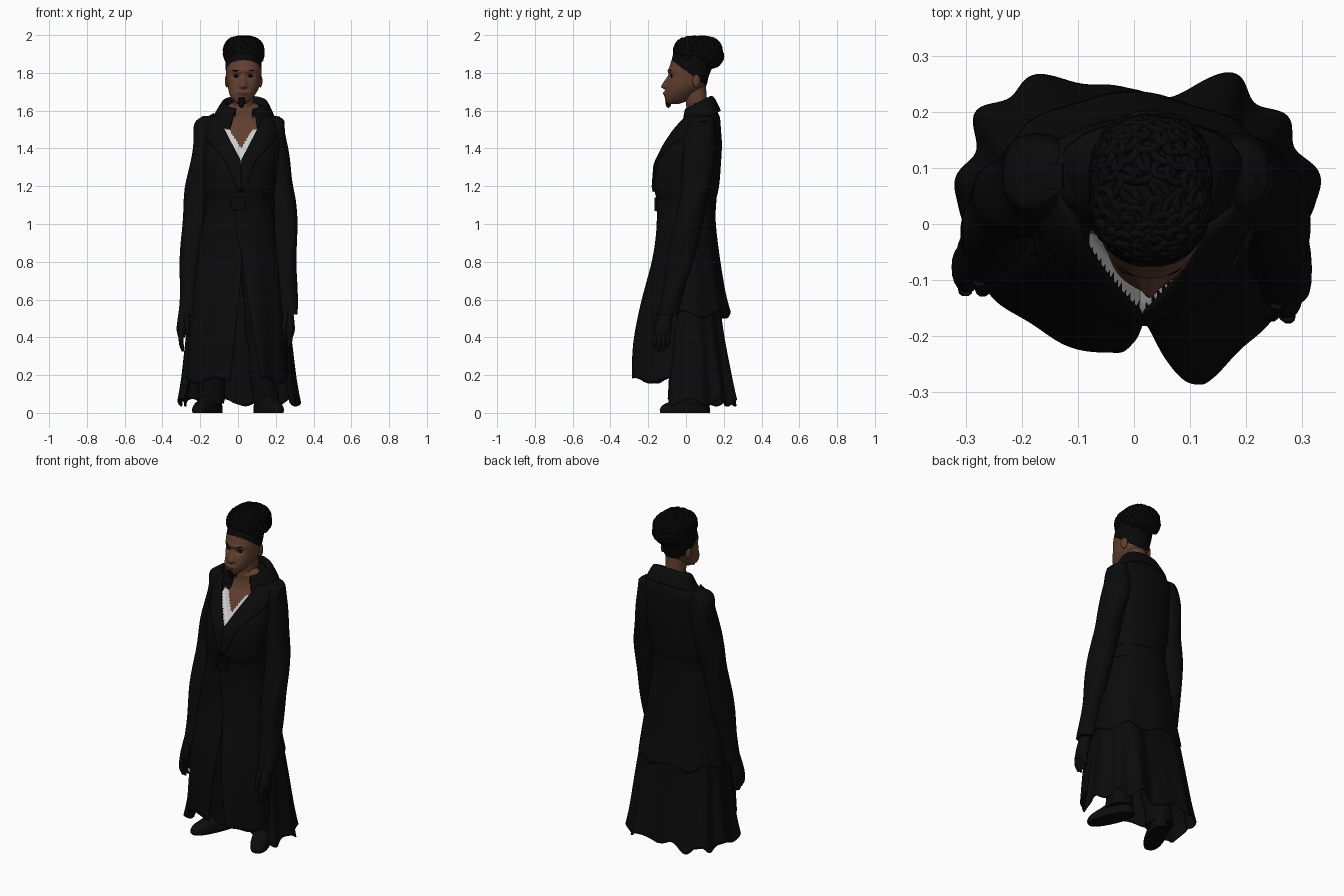
import bpy, bmesh, math, random
from mathutils import Vector

if "Cube" in bpy.data.objects:
    bpy.data.objects.remove(bpy.data.objects["Cube"])
random.seed(4)

def mat(name, r, g, b):
    m = bpy.data.materials.new(name)
    m.diffuse_color = (r, g, b, 1)
    m.use_nodes = True
    m.node_tree.nodes["Principled BSDF"].inputs["Base Color"].default_value = m.diffuse_color
    return m

COAT = mat("coat black", .0032, .0032, .0032)
HAIR = mat("hair black", .0025, .0025, .0025)
SKIN = mat("brown skin", .12, .05, .028)
LIPS = mat("dark lips", .075, .03, .02)
SHIRT = mat("shirt white", .6, .6, .6)
SHOE = mat("shoe black", .004, .0035, .0035)

def finish(name, bm, mats, thick=0):
    bmesh.ops.recalc_face_normals(bm, faces=bm.faces[:])
    me = bpy.data.meshes.new(name)
    bm.to_mesh(me)
    bm.free()
    ob = bpy.data.objects.new(name, me)
    bpy.context.collection.objects.link(ob)
    for m in mats:
        me.materials.append(m)
    for o in bpy.context.selected_objects:
        o.select_set(False)
    ob.select_set(True)
    bpy.context.view_layer.objects.active = ob
    bpy.ops.object.shade_smooth_by_angle(angle=math.radians(50))
    if thick:
        s = ob.modifiers.new("thickness", 'SOLIDIFY')
        s.thickness, s.offset = thick, -1
    return ob

def smooth_row(rows, t):
    """Catmull-Rom through rows of (z, cx, cy, rx, r_front, r_back)."""
    f = t * (len(rows) - 1)
    i = min(int(f), len(rows) - 2)
    u = f - i
    p = [rows[max(0, min(len(rows) - 1, i + k))] for k in (-1, 0, 1, 2)]
    return [.5 * (2 * b + (c - a) * u + (2 * a - 5 * b + 4 * c - d) * u * u
                  + (3 * b - a - 3 * c + d) * u ** 3) for a, b, c, d in zip(*p)]

def loft(name, rows, mats, steps=24, n=48, top=(0, 360), end=None, e=2.2,
         mod=None, paint=None, thick=0):
    """Stack of superellipse rings; top and end give the angle range at both ends (270 = front)."""
    end = end or top
    closed = top[1] - top[0] == 360
    bm = bmesh.new()
    rings = []
    for j in range(steps + 1):
        t = j / steps
        z, cx, cy, rx, rf, rb = smooth_row(rows, t)
        lo, hi = (top[k] + (end[k] - top[k]) * t for k in (0, 1))
        ring = []
        for i in range(n):
            a = math.radians(lo + (hi - lo) * i / (n if closed else n - 1))
            c, s = math.cos(a), math.sin(a)
            v = Vector((cx + rx * math.copysign(abs(c) ** (2 / e), c),
                        cy + (rf if s < 0 else rb) * math.copysign(abs(s) ** (2 / e), s), z))
            ring.append(bm.verts.new(mod(v, a, t) if mod else v))
        rings.append(ring)
    for r, q in zip(rings, rings[1:]):
        for i in range(n if closed else n - 1):
            k = (i + 1) % n
            bm.faces.new((r[i], r[k], q[k], q[i]))
    if closed:
        bm.faces.new(rings[0])
        bm.faces.new(rings[-1])
    if paint:
        for f in bm.faces:
            f.material_index = paint(f.calc_center_median())
    return finish(name, bm, mats, thick)

def ball(name, loc, size, m, rot=0):
    bpy.ops.mesh.primitive_uv_sphere_add(segments=20, ring_count=12, location=loc, rotation=(0, 0, rot))
    ob = bpy.context.object
    ob.name, ob.scale = name, size
    ob.data.materials.append(m)
    bpy.ops.object.shade_smooth()

def box(name, loc, size, m, rot=(0, 0, 0)):
    bpy.ops.mesh.primitive_cube_add(size=1, location=loc, rotation=rot)
    ob = bpy.context.object
    ob.name, ob.scale = name, size
    ob.data.materials.append(m)

# Torso of the coat, with the shirt and bare chest recessed in the V opening
TORSO = [(1.0, .01, 0, .19, .155, .155), (1.1, .01, 0, .175, .15, .155), (1.2, .01, .01, .19, .18, .165),
         (1.32, .015, .02, .2, .18, .165), (1.42, .02, .04, .205, .152, .15), (1.5, .02, .07, .205, .135, .115),
         (1.56, .025, .09, .18, .11, .09), (1.6, .03, .09, .125, .09, .075), (1.64, .03, .085, .07, .07, .07)]
def torso_paint(c):
    d = abs(c.x - .015)
    if c.y > .05 or d > .095:
        return 0
    if d < (c.z - 1.40) * .6 or (c.z > 1.5 and d < .09):
        return 2
    return 1 if d < (c.z - 1.32) * .58 and c.z < 1.505 else 0
def recess(v, a, t):
    if math.sin(a) < 0:
        depth = ((v.z - 1.31) * .62 - abs(v.x - .015)) / .02
        v.y += .035 * max(0, min(1, depth)) * max(0, min(1, (1.6 - v.z) / .08))
    return v
loft("coat_torso", TORSO, [COAT, SHIRT, SKIN], 150, 170, mod=recess, paint=torso_paint)

def chest_y(x, z):
    for a, b in zip(TORSO, TORSO[1:]):
        if z <= b[0]:
            u = (z - a[0]) / (b[0] - a[0])
            _, cx, cy, rx, rf, _ = [p + (q - p) * u for p, q in zip(a, b)]
            return cy - rf * max(0, 1 - abs((x - cx) / rx) ** 2.2) ** (1 / 2.2)

# Lapels: thin plates following the chest
for s, side in ((-1, "left"), (1, "right")):
    bm = bmesh.new()
    grid = []
    for j in range(15):
        t = j / 14
        z = 1.17 + .4 * t
        inner = max(.0, (z - 1.335) * .52)
        width = .015 + .16 * min(t, .75) - .2 * max(0, t - .75)
        xs = [.015 + s * (inner + width * i / 6) for i in range(7)]
        grid.append([bm.verts.new((x, chest_y(x, z) - .012, z)) for x in xs])
    for r, q in zip(grid, grid[1:]):
        for i in range(6):
            bm.faces.new((r[i], r[i + 1], q[i + 1], q[i]))
    finish(side + "_lapel", bm, [COAT], .01)

# Turned-over collar, open and lower at the front
def tilt(v, a, t):
    v.z += .5 * (v.y - .125)
    return v
loft("collar", [(1.57, .03, .08, .09, .08, .055), (1.65, .033, .08, .093, .08, .045), (1.675, .035, .08, .108, .09, .052),
                (1.65, .035, .083, .13, .102, .07), (1.57, .03, .085, .17, .12, .1)],
     [COAT], 20, 48, (-66, 246), mod=tilt, thick=.008)

# Belt and buckle
loft("belt", [(1.075, .01, 0, .185, .158, .16), (1.105, .01, 0, .184, .158, .16), (1.135, .01, 0, .187, .162, .161)], [COAT], 6)
for dx, dz, w, h in ((0, .03, .08, .01), (0, -.03, .08, .01), (-.037, 0, .01, .06), (.037, 0, .01, .06)):
    box("buckle_bar", (dx, -.16, 1.105 + dz), (w, .014, h), SHOE)

# Skirts of the coat
def pleats(amp, freq, hem=0, notch=0, flat=1):
    def f(v, a, t):
        k = 1 + amp * t * (math.sin(freq * a) + .6 * math.sin(freq * .43 * a + 1))
        k -= notch * t * math.exp(-((math.degrees(a) - 85) / 13) ** 2)
        return Vector((v.x * k, v.y * k * (1 - (1 - flat) * t), v.z + hem * t ** 4 * math.sin(freq * .8 * a + 2)))
    return f
FRONT = [(1.1, .01, 0, .18, .155, .155), (.97, 0, 0, .2, .155, .15), (.81, 0, 0, .225, .175, .15),
         (.58, 0, 0, .255, .23, .16), (.37, 0, 0, .27, .265, .17), (.17, 0, 0, .285, .275, .18)]
loft("left_front_panel", FRONT, [COAT], 30, 40, (175, 282), (190, 263), mod=pleats(.02, 9, .015, flat=.84), thick=.008)
loft("right_front_panel", FRONT, [COAT], 30, 40, (262, 365), (293, 345), mod=pleats(.025, 9, .015, flat=1.08), thick=.008)
loft("pleated_back_skirt", [(.95, 0, 0, .19, .14, .14), (.75, 0, .01, .225, .15, .15), (.55, 0, .02, .255, .17, .172),
                            (.39, 0, .03, .275, .19, .185), (.18, 0, .03, .297, .21, .225), (.055, 0, .03, .315, .23, .25)],
     [COAT], 30, 170, (-40, 220), (-28, 208), e=2.5, mod=pleats(.04, 13, .02, .2), thick=.008)
loft("coat_tail", [(1.1, .01, 0, .18, .155, .155), (1.0, 0, 0, .192, .155, .157), (.87, 0, 0, .215, .16, .17),
                   (.66, 0, 0, .25, .17, .2), (.52, 0, 0, .268, .18, .23)],
     [COAT], 24, 100, (-20, 200), (-8, 188), e=2.3, mod=pleats(.02, 9, .02), thick=.008)

# Arms, gloved hands, legs and shoes
def folds(v, a, t):
    v.x += .004 * math.sin(22 * t + 2 * a)
    v.y += .005 * math.sin(17 * t + a)
    return v
for s, side in ((-1, "left"), (1, "right")):
    def rows(*rr, dx=.01):
        """Mirror rows; the left arm hangs a little further back, the right one closer in."""
        out = []
        for r in rr:
            low = max(0, 1.2 - r[0]) if r[1] > .16 else 0
            out.append((r[0], s * r[1] + dx - .016 * low, r[2] + (.07 * low if s < 0 else .01 * low), *r[3:]))
        return out
    loft(side + "_sleeve", rows((1.572, .165, .09, .03, .04, .04), (1.54, .174, .085, .062, .07, .07),
         (1.45, .175, .075, .07, .085, .085), (1.29, .2, .06, .07, .08, .085), (1.13, .228, .035, .068, .075, .08),
         (.92, .245, -.01, .062, .07, .075), (.71, .255, -.06, .055, .062, .065), (.52, .265, -.1, .05, .055, .055)),
         [COAT], 50, 32, mod=folds)
    loft(side + "_hand", rows((.57, .27, -.1, .028, .034, .034), (.5, .278, -.118, .03, .04, .038),
         (.44, .285, -.13, .028, .045, .043), (.4, .285, -.135, .018, .04, .038), dx=0), [SHOE], 12, 20)
    for i in range(4):
        y, drop = -.17 + .023 * i, (.075, .09, .085, .065)[i]
        loft(side + "_finger", rows((.44, .287, y, .012, .012, .012), (.415 - drop / 2, .288, y - .004, .012, .012, .012),
             (.415 - drop, .278, y - .004, .006, .006, .006), dx=0), [SHOE], 8, 10)
    loft(side + "_thumb", rows((.53, .265, -.145, .012, .014, .014), (.47, .258, -.168, .013, .013, .013),
         (.41, .255, -.172, .006, .006, .006), dx=0), [SHOE], 8, 10)
    box(side + "_shoulder_strap", (.02 + s * .185, .085, 1.56), (.09, .045, .012), COAT, (0, s * .5, 0))
    loft(side + "_trouser_leg", [(z, s * x, y, *r) for z, x, y, *r in (
        (1.0, .085, 0, .08, .1, .1), (.6, .11, 0, .085, .095, .1), (.3, .13, .02, .075, .08, .085),
        (.05, .145, .05, .07, .085, .08))], [COAT], 20, 28, mod=folds)
    # Shoe: low rounded loft turned outwards
    def turn(v, a, t):
        c, q = math.cos(.42 * s), math.sin(.42 * s)
        return Vector((s * .16 + v.x * c - v.y * q, v.x * q + v.y * c, v.z))
    loft(side + "_shoe", [(0, 0, 0, .052, .145, .135), (.02, 0, 0, .054, .147, .135), (.045, 0, .01, .05, .135, .12),
         (.075, 0, .04, .046, .09, .085), (.12, 0, .06, .045, .055, .06)], [SHOE], 14, 32, e=2.5, mod=turn)

# Neck and head; hairline, lips and beard are coloured by position
loft("neck", [(1.5, .025, .06, .07, .07, .06), (1.6, .027, .06, .056, .058, .058), (1.67, .03, .055, .056, .058, .055),
              (1.74, .03, .05, .058, .05, .055)], [SKIN], 12, 32)
def g(x, w):
    return math.exp(-(x / w) ** 2)
def face(v, a, t):
    if math.sin(a) < 0:
        d = v.x - .028
        ramp = max(0, min(1, (1.795 - v.z) / .06)) * max(0, min(1, (v.z - 1.71) / .014))
        v.y -= .026 * ramp * g(d, .008 + .01 * ramp)
        v.y += .014 * g(abs(d) - .036, .018) * g(v.z - 1.783, .014)
        v.y -= .006 * g(v.z - 1.812, .012) * g(d, .06)
        v.y -= .009 * g(v.z - 1.692, .011) * g(d, .026)
    return v
def head_paint(c):
    if c.z > 1.81 - .75 * c.y:
        return 1
    d = abs(c.x - .02)
    if c.z < 1.672 and d < .02 and c.y < -.07:
        return 1
    return 2 if abs(c.z - 1.692) < .009 and d < .026 and c.y < -.08 else 0
loft("head", [(1.635, .02, -.07, .022, .03, .03), (1.655, .02, -.055, .047, .055, .07), (1.69, .024, -.03, .07, .083, .09),
              (1.73, .03, 0, .084, .105, .105), (1.78, .03, .015, .092, .108, .105), (1.82, .03, .02, .095, .11, .115),
              (1.87, .03, .03, .095, .106, .12), (1.93, .03, .04, .09, .1, .11)],
     [SKIN, HAIR, LIPS], 90, 110, mod=face, paint=head_paint)
ball("goatee", (.018, -.093, 1.645), (.017, .016, .03), HAIR)
for s in (-1, 1):
    ball("ear", (.03 + s * .088, .055, 1.757), (.01, .022, .034), SKIN, s * .3)
    ball("eye", (.028 + s * .036, -.073, 1.783), (.016, .008, .008), HAIR)
    ball("eyebrow", (.028 + s * .038, -.083, 1.812), (.02, .007, .004), HAIR, s * .35)

# Hair: rounded mass covered with small curls
def hair_point(d, k=1):
    p = [math.copysign(abs(c) ** .8, c) for c in d]
    z = p[2] * .08 * k
    return Vector((.03 + p[0] * .101 * k, .063 + p[1] * .123 * k - .25 * min(0, z), 1.908 + z))
bm = bmesh.new()
bmesh.ops.create_icosphere(bm, subdivisions=4, radius=1)
for v in bm.verts:
    v.co = hair_point(v.co.normalized(), .98)
    if v.co.z < 1.89:
        v.co.x = .03 + (v.co.x - .03) * .95
finish("hair_mass", bm, [HAIR])
cu = bpy.data.curves.new("hair_curls", 'CURVE')
cu.dimensions, cu.bevel_depth, cu.bevel_resolution = '3D', .0085, 1
N = 210
for i in range(N):
    z = 1 - 2 * (i + .5) / N
    a, r = i * 2.39996, math.sqrt(1 - z * z)
    d = Vector((r * math.cos(a), r * math.sin(a), z))
    if z < -.15 and d.y < .1 - z * .3:
        continue
    u = d.orthogonal().normalized()
    w = d.cross(u)
    sp = cu.splines.new('POLY')
    sp.points.add(9)
    sp.use_cyclic_u = True
    turn_a, flat = random.uniform(0, 6.28), random.uniform(.35, .8)
    for k, pt in enumerate(sp.points):
        b = k * math.tau / 10
        x, y = .02 * math.cos(b), .02 * flat * math.sin(b)
        q = hair_point(d) + u * (x * math.cos(turn_a) - y * math.sin(turn_a)) + w * (x * math.sin(turn_a) + y * math.cos(turn_a))
        q.z = min(q.z, 1.9915)
        pt.co = (*q, 1)
curls = bpy.data.objects.new("hair_curls", cu)
bpy.context.collection.objects.link(curls)
cu.materials.append(HAIR)
